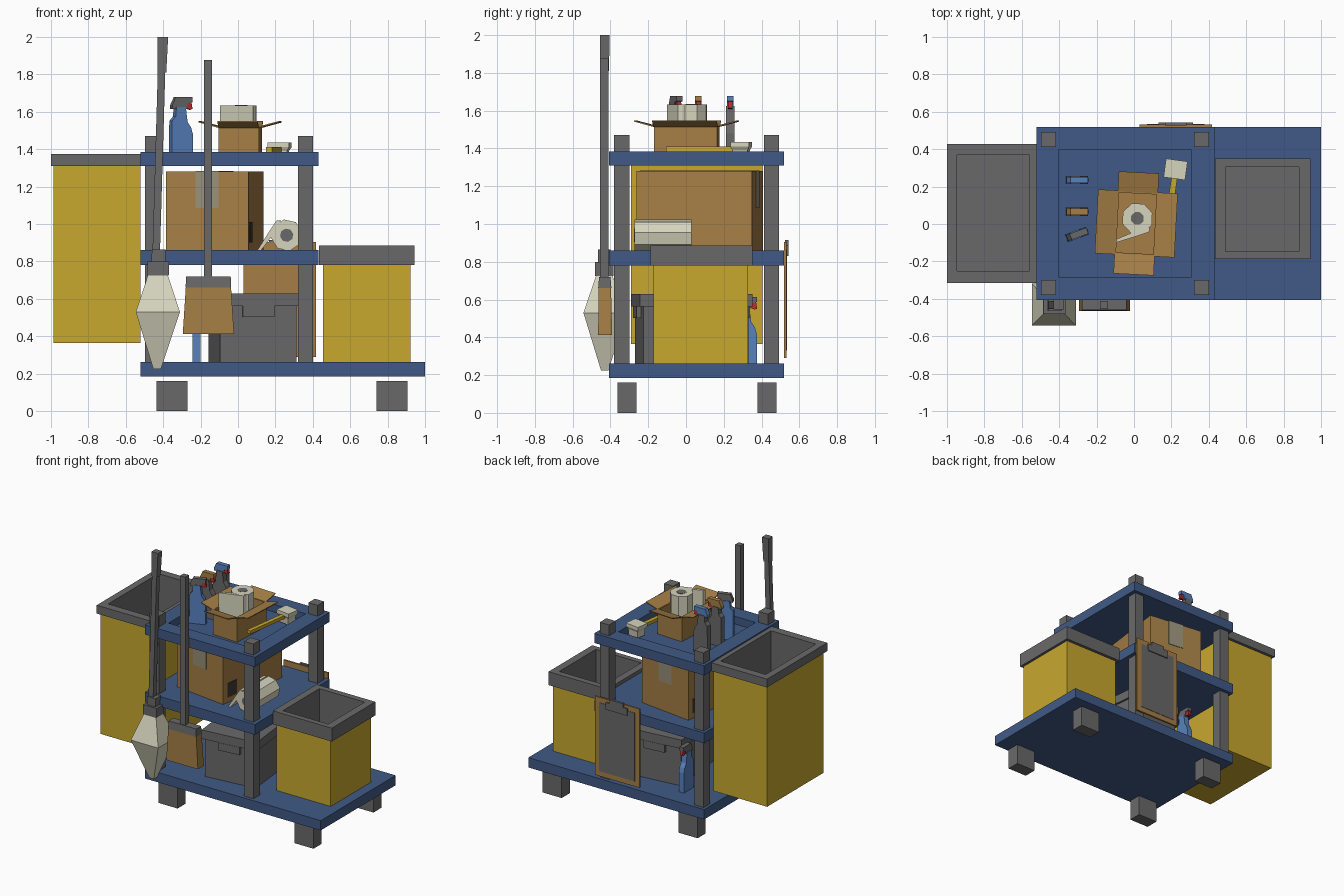
import bpy, math
from mathutils import Matrix


def material(name, *rgb):
    m = bpy.data.materials.new(name)
    lin = [((c / 255 + 0.055) / 1.055) ** 2.4 for c in rgb]
    m.diffuse_color = (*lin, 1)
    return m


BLUE = material("cart blue", 64, 90, 134)
GRAY = material("dark gray", 105, 105, 105)
YELLOW = material("bin yellow", 200, 168, 46)
BROWN = material("cardboard brown", 166, 127, 70)
CREAM = material("paper cream", 214, 213, 190)
SPRAY = material("bottle blue", 88, 130, 190)
RED = material("trigger red", 190, 45, 45)
TAPE = material("packing tape", 152, 144, 120)
DARK = material("label dark", 62, 56, 50)


def make(name, verts, faces, mat, loc=(0, 0, 0), rot=0):
    me = bpy.data.meshes.new(name)
    me.from_pydata(verts, [], faces)
    me.materials.append(mat)
    ob = bpy.data.objects.new(name, me)
    ob.matrix_world = Matrix.Translation(loc) @ Matrix.Rotation(math.radians(rot), 4, 'Z')
    bpy.context.collection.objects.link(ob)
    return ob


def loft(name, loops, mat, loc=(0, 0, 0), rot=0, start=True, end=True):
    """Skin through rectangles (cx, cy, half x, half y, z)."""
    v, f = [], []
    for cx, cy, hx, hy, z in loops:
        v += [(cx + sx * hx, cy + sy * hy, z) for sx, sy in ((-1, -1), (1, -1), (1, 1), (-1, 1))]
    for k in range(len(loops) - 1):
        a, b = 4 * k, 4 * k + 4
        f += [(a + i, a + (i + 1) % 4, b + (i + 1) % 4, b + i) for i in range(4)]
    if start:
        f.append((3, 2, 1, 0))
    if end:
        n = len(v) - 4
        f.append((n, n + 1, n + 2, n + 3))
    return make(name, v, f, mat, loc, rot)


def rect(x0, x1, y0, y1, z):
    return ((x0 + x1) / 2, (y0 + y1) / 2, (x1 - x0) / 2, (y1 - y0) / 2, z)


def box(name, x0, x1, y0, y1, z0, z1, mat, loc=(0, 0, 0), rot=0):
    return loft(name, [rect(x0, x1, y0, y1, z0), rect(x0, x1, y0, y1, z1)], mat, loc, rot)


def prism(name, pts, depth, mat, loc=(0, 0, 0), rot=0):
    """Counter-clockwise x-z profile, extruded along local y."""
    n = len(pts)
    v = [(x, -depth / 2, z) for x, z in pts] + [(x, depth / 2, z) for x, z in pts]
    f = [tuple(range(n)), tuple(range(2 * n - 1, n - 1, -1))]
    f += [(i, i + n, (i + 1) % n + n, (i + 1) % n) for i in range(n)]
    return make(name, v, f, mat, loc, rot)


# Cart frame: shelves, posts, casters
box("bottom_shelf", -0.52, 1.0, -0.407, 0.518, 0.185, 0.262, BLUE)
box("middle_shelf", -0.52, 0.43, -0.407, 0.518, 0.78, 0.86, BLUE)
outer, inner = (-0.52, 0.43, -0.407, 0.518), (-0.40, 0.305, -0.287, 0.398)
loft("top_shelf", [rect(*outer, 1.31), rect(*outer, 1.385),
                   rect(*inner, 1.385), rect(*inner, 1.325)], BLUE)
for x in (-0.457, 0.36):
    for y in (-0.34, 0.452):
        box("corner_post", x - 0.04, x + 0.04, y - 0.04, y + 0.04, 0.26, 1.47, GRAY)
for x in (-0.352, 0.823):
    for y in (-0.312, 0.428):
        box("caster", x - 0.083, x + 0.083, y - 0.05, y + 0.05, 0, 0.162, GRAY)


# Open bins with gray rim and liner
def bin_(name, body, rim, hole, z0, z1, z2):
    loft(name + "_body", [rect(*body, z0), rect(*body, z1)], YELLOW, end=False)
    loft(name + "_rim", [rect(*body, z1), rect(*rim, z1), rect(*rim, z2),
                         rect(*hole, z2), rect(*hole, z0 + 0.03)], GRAY, start=False)


bin_("tall_bin", (-0.985, -0.522, -0.292, 0.405), (-1.0, -0.518, -0.316, 0.428),
     (-0.946, -0.557, -0.252, 0.368), 0.365, 1.31, 1.375)
bin_("short_bin", (0.455, 0.922, -0.172, 0.328), (0.433, 0.942, -0.188, 0.351),
     (0.49, 0.882, -0.146, 0.304), 0.262, 0.78, 0.885)

# Taped carton on the middle shelf
at, r = (-0.125, 0.073, 0.86), -7.45
box("large_carton", -0.222, 0.222, -0.308, 0.308, 0, 0.42, BROWN, at, r)
box("tape_top", -0.062, 0.062, -0.312, 0.312, 0.418, 0.424, TAPE, at, r)
for s in (0, 180):
    box("tape_end", -0.062, 0.062, -0.312, -0.306, 0.225, 0.42, TAPE, at, r + s)
    box("carton_label", 0.22, 0.225, -0.265, -0.165, 0.04, 0.15, DARK, at, r + s)

# Storage case on the bottom shelf
at, r = (0.078, 0.03, 0.262), 6.2
box("case_body", -0.206, 0.206, -0.28, 0.28, 0, 0.30, GRAY, at, r)
box("case_lid", -0.222, 0.222, -0.3, 0.3, 0.30, 0.368, GRAY, at, r)
for s in (0, 180):
    box("case_latch", -0.085, 0.085, -0.302, -0.275, 0.24, 0.30, GRAY, at, r + s)


# Spray bottles
def bottle(loc, rot, body, head):
    prism("bottle_body", [(-0.06, 0), (0.06, 0), (0.06, 0.155), (0.05, 0.19), (0.03, 0.22),
                          (0.02, 0.30), (-0.033, 0.30), (-0.037, 0.25), (-0.058, 0.225)],
          0.044, body, loc, rot)
    prism("spray_head", [(-0.055, 0.29), (0.025, 0.29), (0.035, 0.32), (0.06, 0.325),
                         (0.06, 0.352), (-0.035, 0.352), (-0.055, 0.31)], 0.034, head, loc, rot)
    prism("spray_trigger", [(0.022, 0.295), (0.05, 0.285), (0.062, 0.29), (0.054, 0.335),
                            (0.03, 0.335)], 0.024, RED, loc, rot)


bottle((-0.305, 0.235, 1.325), 0, GRAY, SPRAY)
bottle((-0.305, 0.065, 1.325), 0, GRAY, BROWN)
bottle((-0.305, -0.056, 1.325), 20, SPRAY, GRAY)
bottle((-0.222, 0.315, 0.262), 90, SPRAY, GRAY)

# Open carton with four flaps on the top shelf
at, r = (0.012, 0.003, 1.327), -3
loft("small_carton", [rect(-.108, .108, -.168, .168, 0), rect(-.108, .108, -.168, .168, .192),
                      rect(-.1, .1, -.16, .16, .192), rect(-.1, .1, -.16, .16, .01)], BROWN, at, r)
for k in range(4):
    a, w = ((0.106, 0.342), (0.166, 0.215))[k % 2]
    prism("carton_flap", [(a, .186), (a + .107, .215), (a + .107, .222), (a, .194)],
          w, BROWN, at, r + 90 * k)


# Paper rolls: eight-sided, gray core, loose end sheet
def paper_roll(loc, turn):
    ring = [(math.cos(math.radians(45 * k + 10)), math.sin(math.radians(45 * k + 10))) for k in range(8)]
    parts = [prism("paper_roll", [(.085 * x, .085 * z) for x, z in ring], 0.30, CREAM),
             prism("roll_core", [(.036 * x, .036 * z) for x, z in ring], 0.304, GRAY),
             prism("loose_sheet", [(-.155, -.078), (-.135, -.078), (-.075, 0), (-.03, .08),
                                   (-.055, .078), (-.1, .01)], 0.298, CREAM)]
    for p in parts:
        p.matrix_world = Matrix.Translation(loc) @ turn


paper_roll((0.26, -0.122, 0.94), Matrix.Identity(4))
paper_roll((0.018, 0.03, 1.483), Matrix.Rotation(math.radians(75), 4, 'Z') @ Matrix.Rotation(math.radians(90), 4, 'X'))

# Hand brush on the top shelf
at, r = (0.222, 0.292, 0), -8
loft("brush_block", [(0, 0, .042, .036, 1.34), (0, 0, .045, .04, 1.39), (0, 0, .058, .05, 1.41),
                     (0, 0, .058, .05, 1.435)], CREAM, at, r)
box("brush_handle", -0.016, 0.016, -0.40, -0.03, 1.385, 1.41, YELLOW, at, r)

# Clipboard on the back
box("clipboard", 0.03, 0.416, 0.518, 0.532, 0.29, 0.905, BROWN)
box("clipboard_sheet", 0.07, 0.376, 0.53, 0.535, 0.33, 0.865, GRAY)
box("clipboard_clip", 0.13, 0.315, 0.53, 0.543, 0.83, 0.885, GRAY)
box("clip_tab", 0.165, 0.28, 0.525, 0.543, 0.885, 0.915, GRAY)

# Mop
loft("mop_pole", [(-0.437, -0.433, .02, .02, 0.84), (-0.408, -0.431, .02, .02, 1.83)], GRAY)
loft("mop_grip", [(-0.406, -0.431, .023, .023, 1.81), (-0.401, -0.43, .028, .026, 2.0)], GRAY)
loft("mop_socket", [(-0.428, -0.433, .058, .048, 0.725), (-0.425, -0.433, .058, .048, 0.80),
                    (-0.425, -0.433, .037, .032, 0.80), (-0.423, -0.433, .037, .032, 0.865)], GRAY)
loft("mop_head", [(-0.432, -0.43, .02, .02, 0.225), (-0.428, -0.43, .118, .113, 0.53),
                  (-0.428, -0.433, .052, .042, 0.73)], CREAM)

# Broom
loft("broom_pole", [(-0.16, -0.432, .022, .022, 0.70), (-0.16, -0.432, .022, .022, 1.877)], GRAY)
loft("broom_head", [(-0.158, -0.43, .122, .035, 0.66), (-0.158, -0.43, .119, .03, 0.72)], GRAY)
loft("broom_bristles", [(-0.158, -0.428, .137, .037, 0.412), (-0.158, -0.43, .121, .033, 0.66)], BROWN)
